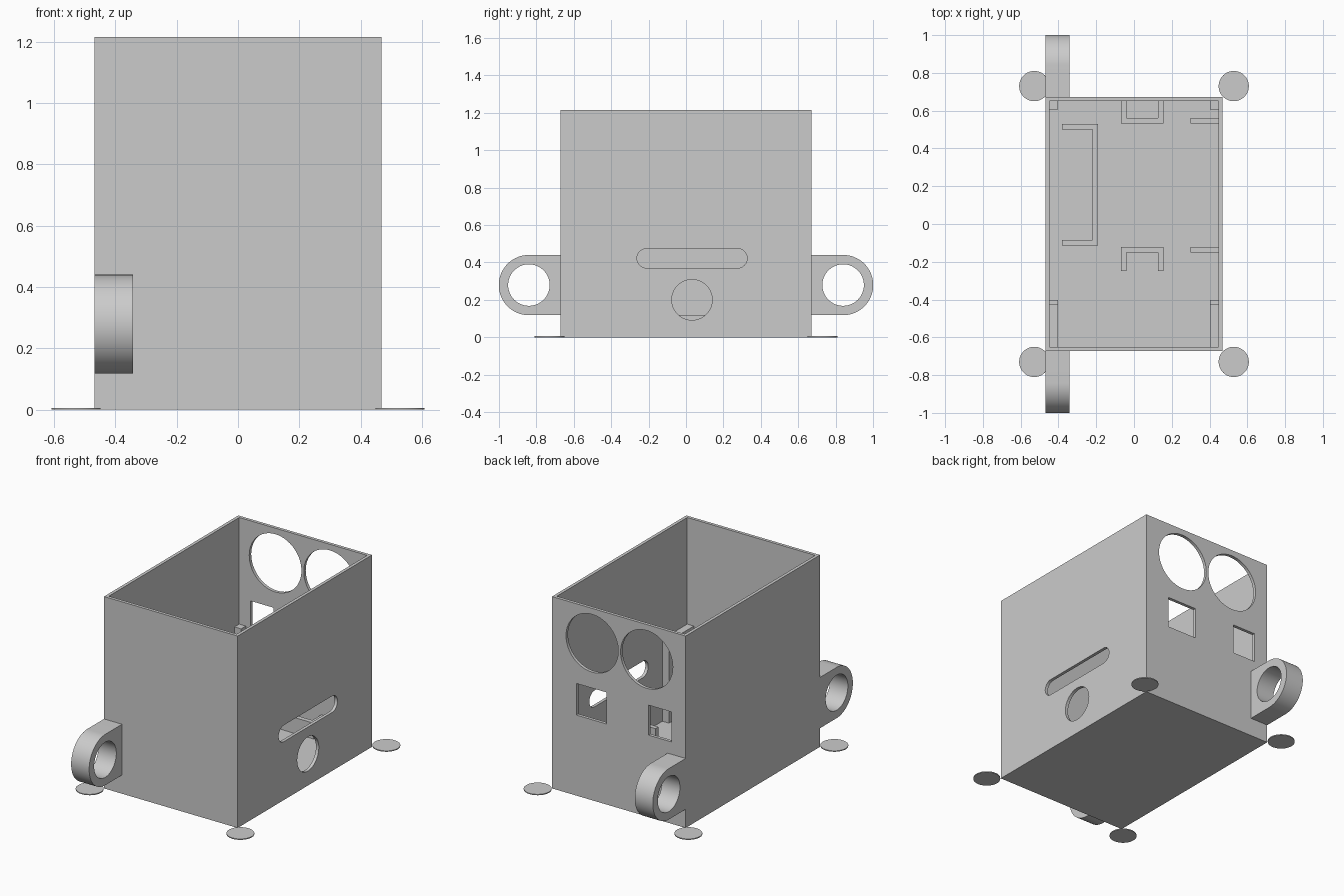
import bpy
import bmesh
from math import cos, sin, pi
from mathutils import Vector

if "Cube" in bpy.data.objects:
    bpy.data.objects.remove(bpy.data.objects["Cube"], do_unlink=True)

grey = bpy.data.materials.new("light grey plastic")
grey.use_nodes = True
colour = (0.6, 0.6, 0.6, 1)
grey.diffuse_color = colour
grey.node_tree.nodes["Principled BSDF"].inputs["Base Color"].default_value = colour

W, D, H = 0.468, 0.672, 1.215   # half width, half depth, height
T = 0.02                        # wall thickness
IX, IY = W - T, D - T           # inner half sizes


def arc(u, v, r, start=0, end=2 * pi, steps=64):
    closed = abs(end - start) > 1.9 * pi
    n = steps if closed else steps + 1
    return [(u + r * cos(start + (end - start) * i / steps),
             v + r * sin(start + (end - start) * i / steps)) for i in range(n)]


def rect(u0, u1, v0, v1):
    return [(u0, v0), (u1, v0), (u1, v1), (u0, v1)]


def prism(name, profile, axis, lo, hi):
    """Extrude a flat profile along an axis between two positions."""
    place = {"x": lambda u, v, w: (w, u, v),
             "y": lambda u, v, w: (u, w, v),
             "z": lambda u, v, w: (u, v, w)}[axis]
    bm = bmesh.new()
    face = bm.faces.new([bm.verts.new(place(u, v, lo)) for u, v in profile])
    out = bmesh.ops.extrude_face_region(bm, geom=[face])
    moved = [g for g in out["geom"] if isinstance(g, bmesh.types.BMVert)]
    bmesh.ops.translate(bm, verts=moved, vec=Vector(place(0, 0, hi - lo)))
    bmesh.ops.recalc_face_normals(bm, faces=bm.faces)
    mesh = bpy.data.meshes.new(name)
    bm.to_mesh(mesh)
    bm.free()
    mesh.materials.append(grey)
    obj = bpy.data.objects.new(name, mesh)
    bpy.context.collection.objects.link(obj)
    return obj


def activate(obj):
    bpy.ops.object.select_all(action="DESELECT")
    obj.select_set(True)
    bpy.context.view_layer.objects.active = obj


def cut(obj, *cutter_args):
    cutter = prism("cutter", *cutter_args)
    cutter.hide_render = True
    mod = obj.modifiers.new("cut", "BOOLEAN")
    mod.operation, mod.solver, mod.object = "DIFFERENCE", "EXACT", cutter
    activate(obj)
    bpy.ops.object.modifier_apply(modifier=mod.name)
    bpy.data.objects.remove(cutter, do_unlink=True)


def smooth(obj):
    activate(obj)
    bpy.ops.object.shade_smooth_by_angle(angle=pi / 6)


# Open-topped box
box = prism("box", rect(-W, W, -D, D), "z", 0, H)
cut(box, rect(-IX, IX, -IY, IY), "z", T, H + 0.1)

# Back wall: two round sensor holes and two rectangular ports
back = ("y", IY - 0.05, D + 0.05)
for x in (0.187, -0.195):
    cut(box, arc(x, 0.994, 0.183), *back)
cut(box, rect(0.088, 0.298, 0.51, 0.71), *back)
cut(box, rect(-0.37, -0.207, 0.518, 0.708), *back)

# Side wall: long slot and round hole
side = ("x", IX - 0.05, W + 0.05)
R = 0.052
slot = arc(0.275, 0.422, R, -pi / 2, pi / 2, 24) + arc(-0.21, 0.422, R, pi / 2, 1.5 * pi, 24)
cut(box, slot, *side)
cut(box, arc(0.032, 0.2, 0.108), *side)
smooth(box)

# Mounting lugs on the front and back
for name, s in (("front_lug", -1), ("back_lug", 1)):
    outline = [(0.66, 0.118)] + arc(0.84, 0.279, 0.161, -pi / 2, pi / 2, 40) + [(0.66, 0.44)]
    lug = prism(name, [(s * y, z) for y, z in outline], "x", -W, -0.342)
    cut(lug, arc(s * 0.84, 0.279, 0.111), "x", -W - 0.1, -0.3)
    smooth(lug)

# Thin corner discs under the box
for sx in (-1, 1):
    for sy in (-1, 1):
        disc = prism("corner_disc", arc(sx * 0.528, sy * 0.73, 0.08), "z", 0, 0.006)
        smooth(disc)

# Corner supports: long front rails with an end lip, square back posts
for s in (-1, 1):
    a, b = sorted((s * 0.402, s * (IX + 0.005)))
    prism("front_rail", rect(a, b, -IY - 0.005, -0.43), "z", 0.01, 0.54)
    prism("rail_lip", rect(a, b, -0.43, -0.403), "z", 0.01, 0.57)
    prism("back_post", rect(a, b, 0.605, IY + 0.005), "z", 0.01, 0.54)

# Low holders on the floor
TOP = 0.12
holders = {
    "channel_holder": [(-0.38, -0.115), (-0.19, -0.115), (-0.19, 0.53), (-0.38, 0.53),
                       (-0.38, 0.5), (-0.22, 0.5), (-0.22, -0.085), (-0.38, -0.085)],
    "back_holder": [(-0.07, 0.66), (-0.07, 0.532), (0.157, 0.532), (0.157, 0.66),
                    (0.127, 0.66), (0.127, 0.562), (-0.04, 0.562), (-0.04, 0.66)],
    "middle_holder": [(-0.07, -0.25), (-0.07, -0.122), (0.157, -0.122), (0.157, -0.25),
                      (0.127, -0.25), (0.127, -0.152), (-0.04, -0.152), (-0.04, -0.25)],
    "side_rib_back": rect(0.3, 0.453, 0.532, 0.562),
    "side_rib_front": rect(0.3, 0.453, -0.152, -0.122),
}
for name, outline in holders.items():
    prism(name, outline, "z", 0.01, TOP)
